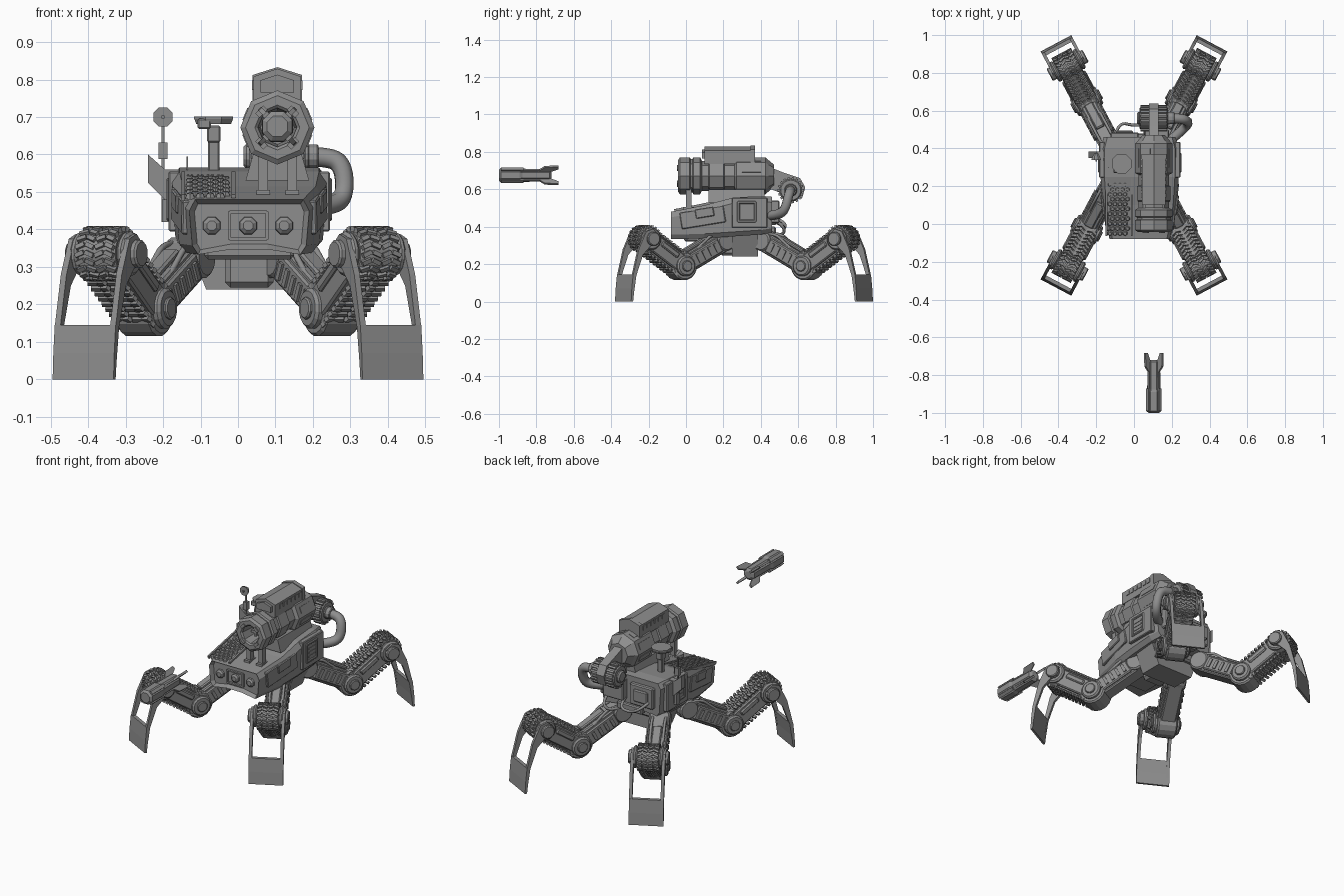
import bpy, bmesh
from math import sin, cos, pi, atan2, hypot
from mathutils import Matrix, Vector, Euler

if "Cube" in bpy.data.objects:
    bpy.data.objects.remove(bpy.data.objects["Cube"])

M = Matrix.Identity(4)   # current placement for every helper
GREY = bpy.data.materials.new('dark_grey')
GREY.diffuse_color = (.27, .27, .27, 1)
GREY.use_nodes = True
GREY.node_tree.nodes["Principled BSDF"].inputs["Base Color"].default_value = GREY.diffuse_color


def finish(name, bm):
    bmesh.ops.recalc_face_normals(bm, faces=bm.faces)
    bm.transform(M)
    me = bpy.data.meshes.new(name)
    bm.to_mesh(me)
    bm.free()
    me.materials.append(GREY)
    ob = bpy.data.objects.new(name, me)
    bpy.context.collection.objects.link(ob)
    return ob


def boxes(name, items, bevel=0):
    bm = bmesh.new()
    for it in items:
        rot = it[2] if len(it) > 2 else (0, 0, 0)
        m = Matrix.Translation(it[0]) @ Euler(rot).to_matrix().to_4x4() @ Matrix.Diagonal((*it[1], 1))
        bmesh.ops.create_cube(bm, size=1, matrix=m)
    if bevel:
        bmesh.ops.bevel(bm, geom=bm.edges[:], offset=bevel, segments=1, affect='EDGES')
    return finish(name, bm)


def place(axis, p, q, d):
    return {'x': (d, p, q), 'y': (p, d, q), 'z': (p, q, d)}[axis]


def loft(name, rings, keep=False):
    bm = bmesh.new()
    vs = [[bm.verts.new(p) for p in r] for r in rings]
    n = len(rings[0])
    for a, b in zip(vs, vs[1:]):
        for i in range(n):
            bm.faces.new((a[i], a[(i + 1) % n], b[(i + 1) % n], b[i]))
    first = bm.faces.new(vs[0])
    bm.faces.new(vs[-1])
    return (bm, first) if keep else finish(name, bm)


def prism(name, pts, a, b, axis):
    return loft(name, [[place(axis, p, q, d) for p, q in pts] for d in (a, b)])


def lathe(name, prof, c, axis='y', n=8, phase=0):
    return loft(name, [[Vector(c) + Vector(place(axis, r * cos(2 * pi * i / n + phase),
                        r * sin(2 * pi * i / n + phase), d)) for i in range(n)] for d, r in prof])


def drum(name, c, r, h, axis='y', n=16, b=.008):
    return lathe(name, [(-h, r - b), (-h + b, r), (h - b, r), (h, r - b)], c, axis, n, pi / n)


def tube(name, pts, r):
    cu = bpy.data.curves.new(name, 'CURVE')
    cu.dimensions, cu.bevel_depth, cu.bevel_resolution, cu.resolution_u = '3D', r, 2, 5
    cu.use_fill_caps = True
    cu.materials.append(GREY)
    sp = cu.splines.new('NURBS')
    sp.points.add(len(pts) - 1)
    for p, co in zip(sp.points, pts):
        p.co = (*(M @ Vector(co)), 1)
    sp.use_endpoint_u, sp.order_u = True, 3
    ob = bpy.data.objects.new(name, cu)
    bpy.context.collection.objects.link(ob)
    bpy.ops.object.select_all(action='DESELECT')
    ob.select_set(True)
    bpy.context.view_layer.objects.active = ob
    bpy.ops.object.convert(target='MESH')


def link(p, q, thick, w, side=0, lift=0):
    a = atan2(q[1] - p[1], q[0] - p[0])
    return (((p[0] + q[0]) / 2 - sin(a) * lift, side, (p[1] + q[1]) / 2 + cos(a) * lift),
            (hypot(q[0] - p[0], q[1] - p[1]), w, thick), (0, -a, 0))


def deck(y):
    return .478 + (y + .08) * .19


# hull, lofted front to back with a recessed front panel
def section(y, w, zt, zb):
    return [(.03 + sx * w, y, z) for sx, z in ((-.9, zt), (.9, zt), (1, zt - .03), (.95, zb + .012),
            (.85, zb - .012), (.3, zb + .002), (-.3, zb + .002), (-.85, zb - .012), (-.95, zb + .012), (-1, zt - .03))]


bm, front = loft('hull', [section(-.08, .16, .48, .345), section(.1, .197, .515, .35),
                          section(.25, .207, .555, .36), section(.4, .207, .565, .37),
                          section(.46, .19, .56, .38)], True)
bmesh.ops.recalc_face_normals(bm, faces=bm.faces)
bmesh.ops.inset_individual(bm, faces=[front], thickness=.014)
bmesh.ops.translate(bm, verts=front.verts, vec=(0, .022, 0))
finish('hull', bm)
prism('belly', [(-.14, .38), (-.085, .24), (.145, .24), (.2, .38)], .245, .385, 'y')
boxes('belly_cover', [((.03, .22, .295), (.13, .08, .1))], .015)
boxes('belly_plate', [((.03, .2, .345), (.24, .42, .05))], .01)

# front lamps and bracket
for x in (-.07, .027, .123):
    lathe('front_lamp', [(-.014, .014), (-.006, .024), (.02, .028)], (x, -.062, .41), 'y', 8, pi / 8)
boxes('lamp_bracket', [((.027 + dx, -.06, .41), (.008, .02, .075)) for dx in (-.05, .05)] +
      [((.027, -.06, .41 + dz), (.1, .02, .008)) for dz in (-.036, .036)])

# studded deck on the front left
bm = bmesh.new()
for r in range(11):
    for c in range(4):
        y = -.05 + r * .026
        x = -.128 + c * .027 + (r % 2) * .0135
        bmesh.ops.create_cone(bm, segments=6, radius1=.015, radius2=.009, depth=.014, cap_ends=True,
                              matrix=Matrix.Translation((x, y, deck(y) + .006)) @ Matrix.Rotation(.19, 4, 'X'))
finish('deck_studs', bm)
boxes('deck_rails', [((x, .09, deck(.09) + .005), (.01, .31, .018), (.2, 0, 0)) for x in (-.146, -.012)])

# side panels and boxes
for s in (-1, 1):
    boxes('side_panel', [((.03 + s * .183, .09, .45), (.022, .24, .09), (.16, 0, -s * .12)),
                         ((.03 + s * .195, .1, .475), (.015, .1, .05), (.16, 0, -s * .12))], .004)
    X = .03 + s * .2
    boxes('side_box', [((X, .34, .475), (.03, .19, .16)), ((X + s * .012, .28, .48), (.018, .015, .11)),
                       ((X + s * .012, .37, .48), (.018, .015, .11)), ((X + s * .012, .325, .53), (.018, .1, .015)),
                       ((X + s * .012, .325, .43), (.018, .1, .015))], .004)
    boxes('side_vents', [((X + s * .012, .325, .455 + i * .022), (.012, .06, .01)) for i in range(3)])

# rear panels and cables
boxes('rear_panel', [((-.05, .47, .47), (.15, .03, .12)), ((-.05, .485, .47), (.09, .02, .07)),
                     ((.12, .475, .48), (.13, .05, .12)), ((.03, .46, .38), (.16, .04, .04))], .006)
tube('rear_cable', [(-.1, .47, .45), (-.08, .54, .42), (0, .52, .38), (.06, .53, .4), (.06, .47, .43)], .008)
tube('rear_cable', [(.16, .47, .44), (.17, .53, .4), (.13, .52, .35), (.1, .46, .36)], .008)

# launcher barrel and cradle
BX, BZ = .105, .672
lathe('barrel', [(.05, .042), (.05, .045), (-.035, .052), (-.042, .06), (-.042, .085), (-.032, .099), (.02, .099),
                 (.025, .09), (.035, .09), (.04, .099), (.075, .099), (.085, .08), (.12, .08), (.125, .088),
                 (.2, .088), (.205, .08), (.26, .08), (.27, .099), (.425, .099), (.44, .085), (.47, .06)],
      (BX, 0, BZ), 'y', 8, 0)
boxes('muzzle_cross', [((BX, .03, BZ), (.05, .05, .014), (0, a, 0)) for a in (0, pi / 2)])
boxes('muzzle_lugs', [((BX + .06 * cos(a), -.038, BZ + .06 * sin(a)), (.016, .02, .03), (0, -a, 0))
                      for a in (pi / 4, 3 * pi / 4, 5 * pi / 4, 7 * pi / 4)])
boxes('barrel_clamps', [((BX + .085 * cos(a), .35, BZ + .085 * sin(a)), (.018, .1, .035), (0, -a, 0))
                        for a in (k * pi / 4 + pi / 8 for k in range(8))])
COVER = [(.042, .735), (.042, .808), (BX, .829), (.168, .808), (.168, .735)]
prism('top_cover', COVER, .1, .36, 'y')
prism('top_cover_end', [(BX + (x - BX) * 1.05, z + .004) for x, z in COVER], .345, .37, 'y')
prism('top_cover_lip', [(.06, .765), (.06, .798), (BX, .813), (.15, .798), (.15, .765)], .085, .11, 'y')
boxes('cover_vents', [((x, .15 + i * .035, .785), (.008, .022, .025)) for x in (.042, .168) for i in range(6)])
boxes('barrel_posts', [((x, .015, .54), (.026, .03, .14)) for x in (.067, .145)] +
      [((x, .015, .495), (.036, .06, .02)) for x in (.067, .145)])
prism('barrel_cradle', [(.02, .53), (.04, .6), (.17, .6), (.19, .53)], .12, .42, 'y')

# feed spool, arm and hose
SY, SZ = .56, .595
prism('feed_arm', [(.43, .725), (.52, .69), (.61, .66), (.638, .61), (.62, .55), (.56, .56), (.43, .61)], .08, .13, 'x')
drum('feed_spool', (BX, SY, SZ), .062, .075, 'x', 18)
drum('spool_hub', (BX, SY, SZ), .035, .09, 'x', 12)
boxes('spool_ribs', [((BX + sx, SY + .064 * cos(a), SZ + .064 * sin(a)), (.045, .012, .012), (a, 0, 0))
                     for a in (i * pi / 9 for i in range(18)) for sx in (-.048, .048)])
tube('feed_hose', [(.16, SY, SZ), (.235, SY, SZ), (.28, .55, .575), (.287, .53, .49), (.25, .49, .462), (.2, .45, .46)], .026)
drum('hose_collar', (.2, SY, SZ), .033, .015, 'x', 12, .004)
for o in bpy.data.objects:
    if o.name.startswith(('feed_hose', 'rear_cable')):
        for p in o.data.polygons:
            p.use_smooth = True

# sensor, dish and left fin
lathe('sensor_disc', [(-.014, .05), (0, .056), (.006, .056)], (-.065, .32, .695), 'z', 8, pi / 8)
boxes('sensor_post', [((-.065, .32, .61), (.03, .03, .12)), ((-.065, .32, .655), (.036, .045, .045)),
                      ((-.09, .29, .682), (.035, .04, .028))], .004)
lathe('antenna_dish', [(-.02, .028), (.0, .02), (.015, .008)], (-.2, .36, .7), 'y', 8, pi / 8)
boxes('antenna_mast', [((-.2, .36, .56), (.007, .007, .28)), ((-.2, .36, .61), (.024, .024, .045)),
                       ((-.19, .36, .45), (.025, .03, .06)), ((-.2, .34, .7), (.007, .02, .007)),
                       ((-.135, .3, .575), (.004, .004, .04))])
prism('left_fin', [(-.24, .6), (-.195, .56), (-.15, .56), (-.16, .47), (-.185, .47), (-.24, .525)], .35, .385, 'y')

# flying rocket
lathe('rocket_body', [(-1.0, .03), (-.99, .043), (-.89, .045), (-.875, .038), (-.73, .036), (-.72, .02)],
      (BX, 0, .675), 'y', 8, pi / 8)
for k in range(4):
    M = Matrix.Translation((BX, 0, .675)) @ Matrix.Rotation(k * pi / 2 + pi / 4, 4, 'Y')
    prism('rocket_fin', [(-.8, .025), (-.755, .065), (-.683, .068), (-.683, .05), (-.735, .025)], -.006, .006, 'x')
    boxes('rocket_rib', [((0, -.93, .042), (.018, .12, .012)), ((0, -.82, .036), (.01, .1, .01))])

# four legs, drawn in a plane along the leg
HIP, LOW, KNEE = (.1, .34), (.385, .19), (.6, .335)
ANG = atan2(KNEE[1] - LOW[1], KNEE[0] - LOW[0])
for sx, sy in ((1, -1), (-1, -1), (1, 1), (-1, 1)):
    M = Matrix.Translation((sx * .07, .31, 0)) @ Matrix.Rotation(atan2(sy * .883, sx * .469), 4, 'Z')
    drum('hip_joint', (.13, 0, .325), .055, .055)
    boxes('upper_leg', [link(HIP, LOW, .105, .085), link((.17, .303), (.36, .203), .08, .11),
                        link((.2, .29), (.34, .215), .02, .05, 0, .058)], .006)
    boxes('upper_leg_ribs', [link((.19 + i * .035, .292 - i * .0184), (.205 + i * .035, .284 - i * .0184), .05, .008, w)
                             for i in range(5) for w in (-.058, .058)])
    for w in (-.035, .035):
        tube('leg_hose', [(.12, w, .36), (.2, w, .37), (.27, w, .31), (.34, w, .25)], .008)
    drum('lower_joint', (LOW[0], 0, LOW[1]), .076, .055)
    drum('lower_joint_cap', (LOW[0], 0, LOW[1]), .055, .075)
    drum('lower_joint_pin', (LOW[0], 0, LOW[1]), .03, .084, 'y', 10, .004)
    boxes('lower_leg', [link(LOW, KNEE, .12, .085), link((.41, .207), (.58, .322), .095, .12),
                        link((.44, .227), (.54, .295), .03, .14, 0, .02)], .006)
    # chevron tread around the wheel and along both faces of the lower leg
    drum('knee_wheel', (KNEE[0], 0, KNEE[1]), .066, .058, 'y', 20)
    W = ((-.044, .4), (-.015, -.4), (.015, .4), (.044, -.4))
    treads = [((KNEE[0] + .067 * cos(a), w, KNEE[1] + .067 * sin(a)), (.014, .026, .012), (t, -a, 0))
              for a in (i * pi / 10 for i in range(20)) for w, t in W]
    for i in range(10):
        for side in (1, -1):
            f = .06 + i * .095
            px = LOW[0] + (KNEE[0] - LOW[0]) * f + side * sin(ANG) * .062
            pz = LOW[1] + (KNEE[1] - LOW[1]) * f - side * cos(ANG) * .062
            treads += [((px, w, pz), (.014, .026, .012), (0, -ANG, t)) for w, t in W]
    boxes('knee_treads', treads)
    for w in (-1, 1):
        drum('knee_cap', (KNEE[0], w * .07, KNEE[1]), .06, .012, 'y', 14)
        drum('knee_pin', (KNEE[0], w * .09, KNEE[1]), .038, .018, 'y', 12, .005)
        # tapering foot arm
        prism('foot_arm', [(.565, .36), (.6, .388), (.64, .375), (.685, .28), (.72, .14), (.732, 0), (.722, 0),
                           (.7, .14), (.66, .25), (.615, .295), (.575, .305)], w * .075, w * .092, 'y')
    prism('foot_plate', [(.72, .145), (.728, .07), (.732, 0), (.72, 0), (.712, .07), (.7, .145)], -.092, .092, 'y')
M = Matrix.Identity(4)
